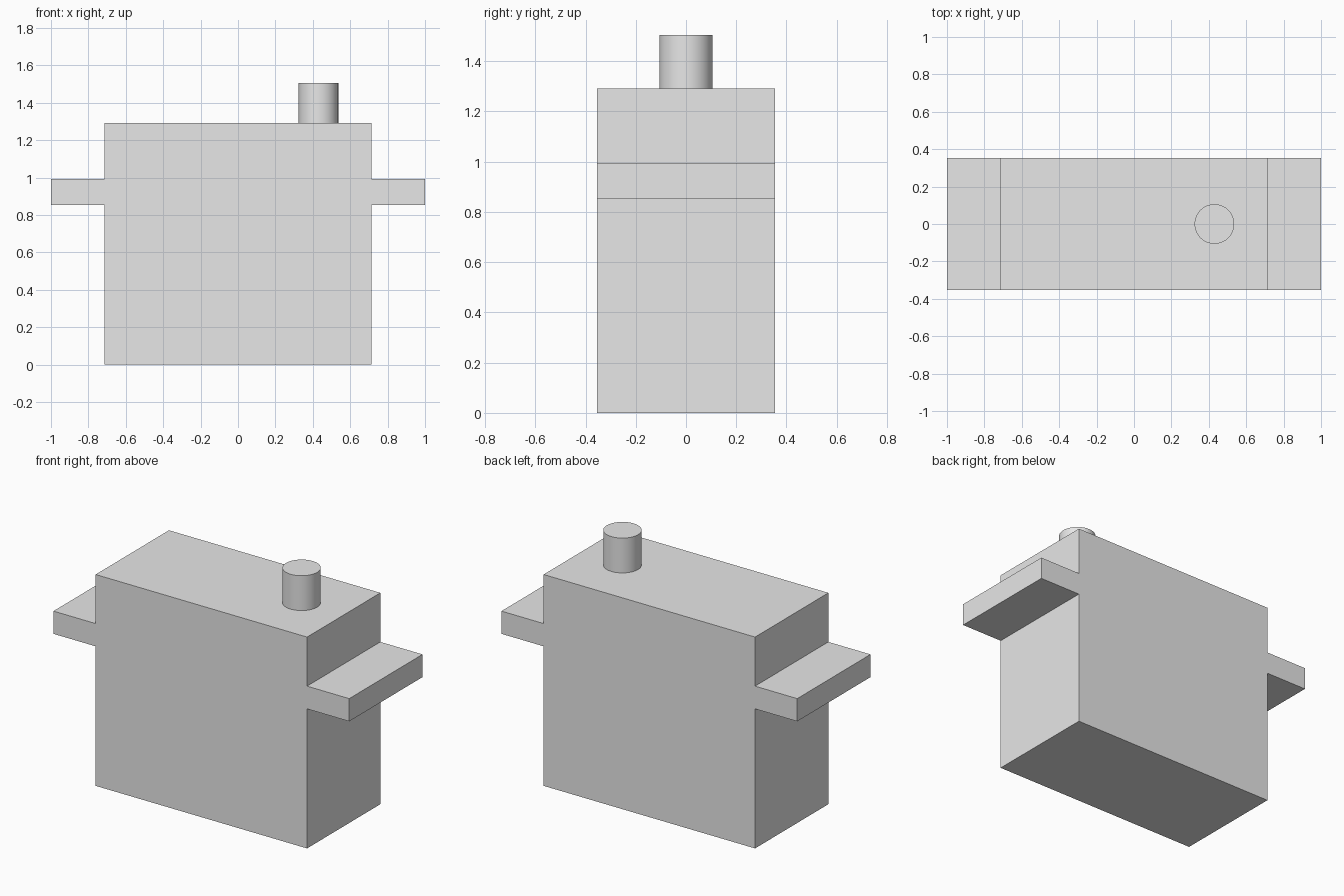
import bpy
import bmesh

cube = bpy.data.objects.get("Cube")
if cube:
    bpy.data.objects.remove(cube, do_unlink=True)

# Single light grey plastic
GREY = (0.8, 0.8, 0.8, 1.0)
grey = bpy.data.materials.new("light_grey")
grey.use_nodes = True
grey.diffuse_color = GREY
grey.node_tree.nodes["Principled BSDF"].inputs["Base Color"].default_value = GREY

BODY_X, TAB_X, HALF_DEPTH = 0.715, 1.0, 0.354
TAB_LOW, TAB_HIGH, BODY_TOP = 0.853, 0.992, 1.292
SHAFT_X, SHAFT_RADIUS, SHAFT_TOP = 0.43, 0.106, 1.505


def extrude_profile(name, points, half_depth):
    """Extrude an XZ outline from front to back."""
    bm = bmesh.new()
    face = bm.faces.new([bm.verts.new((x, -half_depth, z)) for x, z in points])
    new = bmesh.ops.extrude_face_region(bm, geom=[face])["geom"]
    verts = [v for v in new if isinstance(v, bmesh.types.BMVert)]
    bmesh.ops.translate(bm, verts=verts, vec=(0, 2 * half_depth, 0))
    bmesh.ops.recalc_face_normals(bm, faces=bm.faces)
    mesh = bpy.data.meshes.new(name)
    bm.to_mesh(mesh)
    bm.free()
    mesh.materials.append(grey)
    obj = bpy.data.objects.new(name, mesh)
    bpy.context.collection.objects.link(obj)
    return obj


# Case with its two side mounting tabs, as one mirrored outline
right_half = [(BODY_X, 0), (BODY_X, TAB_LOW), (TAB_X, TAB_LOW),
              (TAB_X, TAB_HIGH), (BODY_X, TAB_HIGH), (BODY_X, BODY_TOP)]
left_half = [(-x, z) for x, z in reversed(right_half)]
extrude_profile("case_with_mounting_tabs", right_half + left_half, HALF_DEPTH)

# Round output shaft on top
bpy.ops.mesh.primitive_cylinder_add(
    vertices=64, radius=SHAFT_RADIUS, depth=SHAFT_TOP - BODY_TOP,
    location=(SHAFT_X, 0, (SHAFT_TOP + BODY_TOP) / 2))
shaft = bpy.context.object
shaft.name = "output_shaft"
shaft.data.materials.append(grey)
bpy.ops.object.shade_smooth_by_angle()
